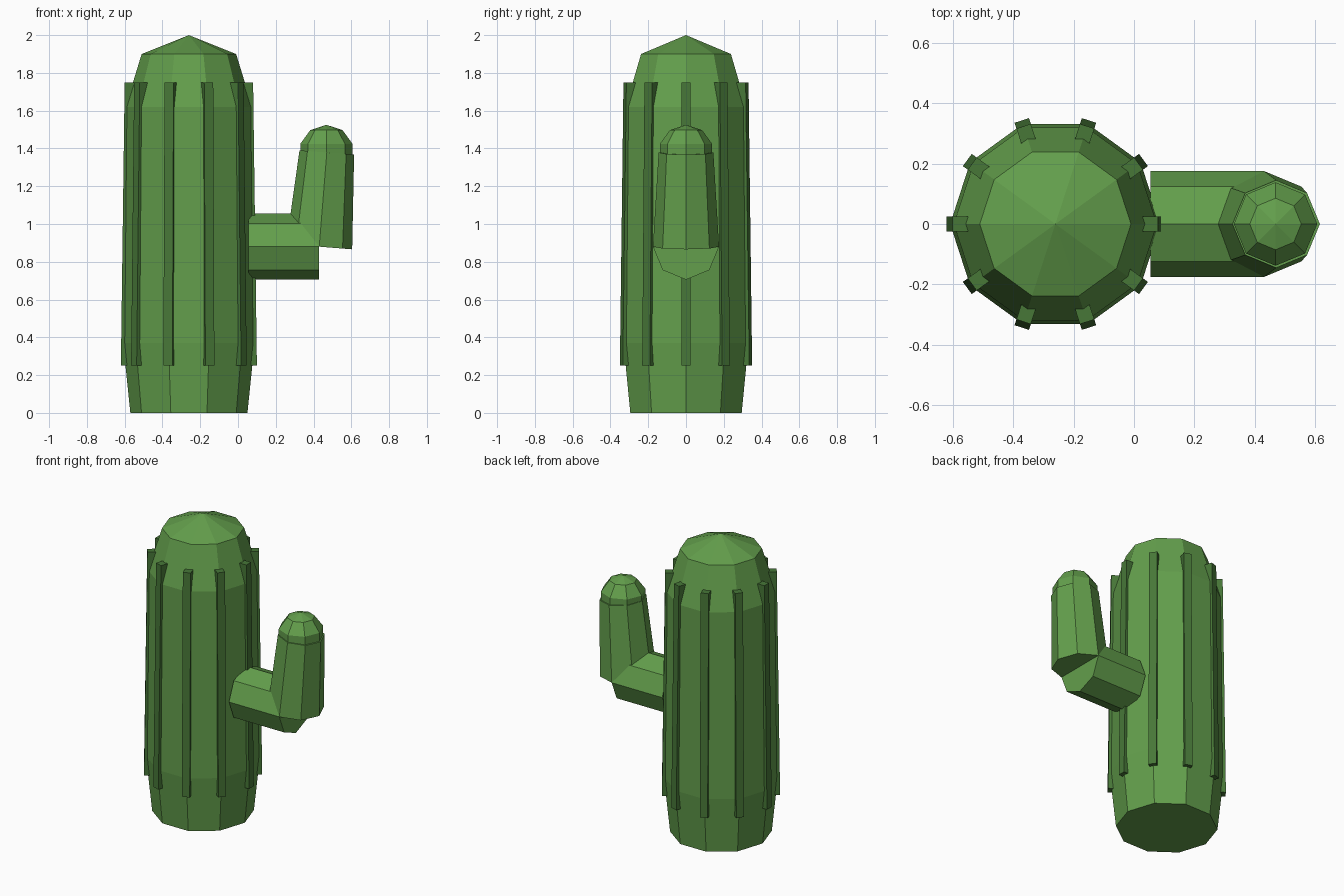
import bpy, bmesh
from math import cos, sin, pi, radians
from mathutils import Matrix, Vector

old = bpy.data.objects.get("Cube")
if old:
    bpy.data.objects.remove(old, do_unlink=True)


def make_material(name, rgb):
    mat = bpy.data.materials.new(name)
    mat.use_nodes = True
    colour = (*rgb, 1.0)
    mat.diffuse_color = colour
    mat.node_tree.nodes["Principled BSDF"].inputs["Base Color"].default_value = colour
    return mat


green = make_material("cactus green", (0.125, 0.345, 0.072))
dark_green = make_material("dark rib green", (0.063, 0.185, 0.039))


def add_object(name, bm, mat, matrix=Matrix()):
    bmesh.ops.recalc_face_normals(bm, faces=bm.faces)
    mesh = bpy.data.meshes.new(name)
    bm.to_mesh(mesh)
    bm.free()
    mesh.materials.append(mat)
    obj = bpy.data.objects.new(name, mesh)
    obj.matrix_world = matrix
    bpy.context.scene.collection.objects.link(obj)
    return obj


def lathe(name, profile, sides, mat, matrix):
    """Faceted solid from (radius, height) rings; radius 0 makes a point."""
    bm = bmesh.new()
    rings = []
    for r, z in profile:
        count = sides if r else 1
        rings.append([bm.verts.new((r * cos(2 * pi * i / sides), r * sin(2 * pi * i / sides), z))
                      for i in range(count)])
    for low, high in zip(rings, rings[1:]):
        for i in range(sides):
            j = (i + 1) % sides
            if len(high) == 1:
                bm.faces.new((low[i], low[j], high[0]))
            else:
                bm.faces.new((low[i], low[j], high[j], high[i]))
    for ring in (rings[0], rings[-1]):
        if len(ring) > 1:
            bm.faces.new(ring)
    return add_object(name, bm, mat, matrix)


# Trunk with a pointed cap
centre = Vector((-0.26, 0, 0))
trunk_profile = [(0.31, 0), (0.348, 0.37), (0.336, 1.62), (0.25, 1.9), (0, 2.0)]
lathe("trunk", trunk_profile, 10, green, Matrix.Translation(centre))

# Slim ribs leaning inwards along the trunk corners
for k in range(10):
    bm = bmesh.new()
    bmesh.ops.create_cube(bm, size=1)
    for v in bm.verts:
        top = v.co.z > 0
        v.co = (v.co.x * 0.06 + (0.31 if top else 0.33), v.co.y * 0.05, 1.75 if top else 0.25)
    turn = Matrix.Rotation(2 * pi * k / 10, 4, 'Z')
    add_object(f"rib_{k + 1}", bm, dark_green, Matrix.Translation(centre) @ turn)

# Arm reaching out to the left
lathe("arm_lower", [(0.175, 0), (0.175, 0.375)], 8, green,
      Matrix.Translation((0.055, 0, 0.88)) @ Matrix.Rotation(pi / 2, 4, 'Y'))

# Upright part of the arm, leaning outwards
lathe("arm_upper", [(0.175, 0), (0.145, 0.5)], 8, green,
      Matrix.Translation((0.43, 0, 0.88)) @ Matrix.Rotation(radians(4.6), 4, 'Y'))

# Rounded arm tip
bm = bmesh.new()
bmesh.ops.create_uvsphere(bm, u_segments=8, v_segments=5, radius=0.145)
add_object("arm_tip", bm, green, Matrix.Translation((0.468, 0, 1.38)))
